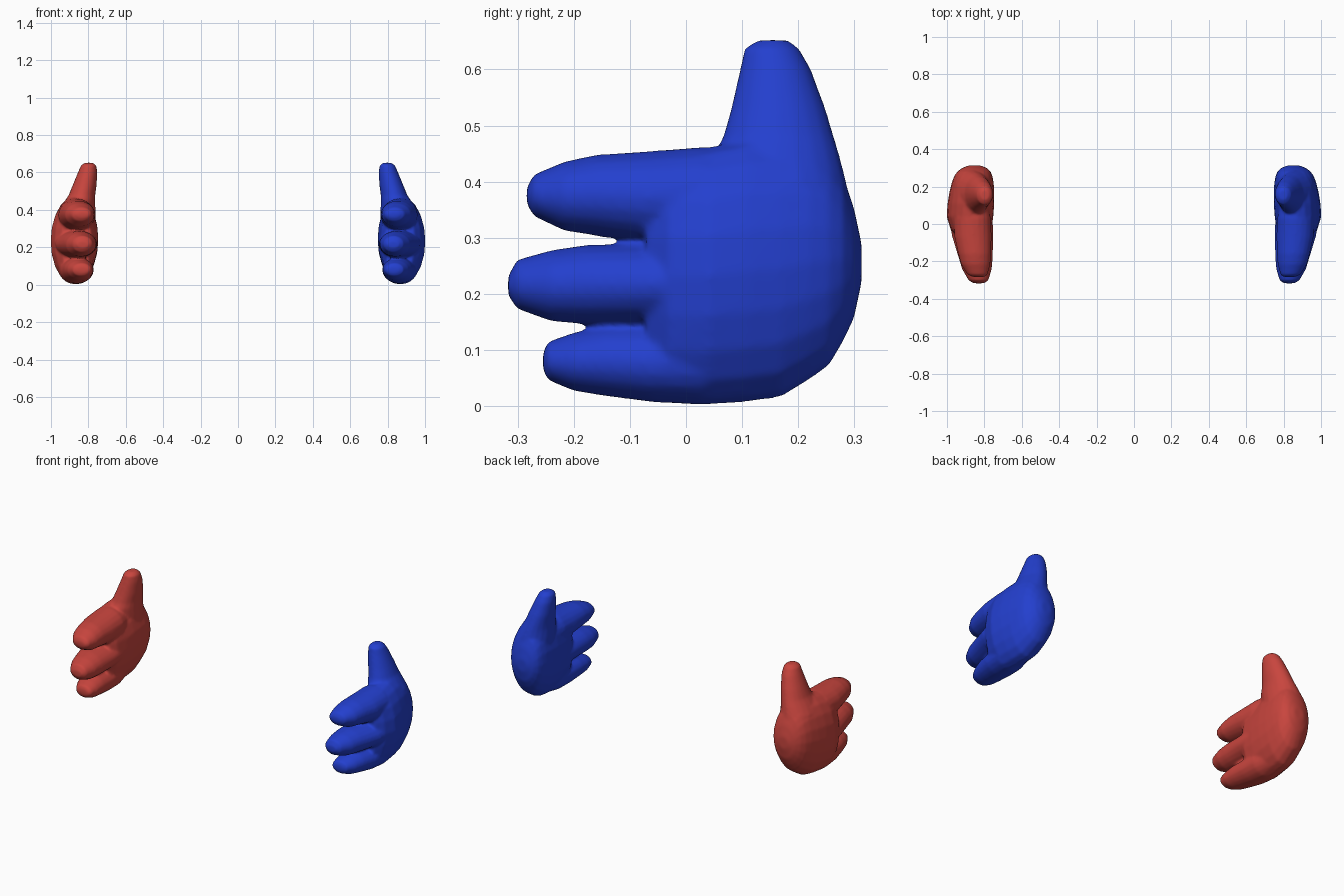
import bpy, bmesh, math

SIDES = 20


def material(name, rgb):
    m = bpy.data.materials.new(name)
    m.diffuse_color = (*rgb, 1)
    return m


def loft(bm, sections, axis, side):
    """Closed skin over oval sections: (station, x min, x max, other min, other max)."""
    rings = []
    for s, x0, x1, o0, o1 in sections:
        ring = []
        for i in range(SIDES):
            a = 2 * math.pi * i / SIDES
            x = (x0 + x1) / 2 + (x1 - x0) / 2 * math.cos(a)
            o = (o0 + o1) / 2 + (o1 - o0) / 2 * math.sin(a)
            ring.append(bm.verts.new((side * x, s, o) if axis == 'y' else (side * x, o, s)))
        rings.append(ring)
    for a, b in zip(rings, rings[1:]):
        for i in range(SIDES):
            j = (i + 1) % SIDES
            bm.faces.new((a[i], a[j], b[j], b[i]))
    bm.faces.new(rings[0])
    bm.faces.new(rings[-1])


# Palm, front to back: y, x range, z range
PALM = [(-.07, .785, .945, .03, .44), (-.03, .762, .98, .006, .457),
        (.04, .752, 1.002, .002, .462), (.11, .747, .997, .007, .475),
        (.17, .747, .987, .016, .475), (.22, .75, .975, .047, .465),
        (.255, .756, .962, .072, .445), (.28, .766, .945, .115, .41),
        (.299, .785, .92, .155, .355), (.313, .82, .885, .22, .29)]
# Thumb, bottom to top: z, x range, y range
THUMB = [(.2, .79, .93, .13, .27), (.3, .762, .965, .07, .303),
         (.4, .762, .955, .05, .286), (.45, .764, .925, .05, .273),
         (.48, .763, .905, .066, .264), (.53, .756, .885, .08, .249),
         (.6, .752, .856, .096, .223), (.637, .757, .84, .104, .202),
         (.652, .775, .82, .128, .182)]
# Fingers, tip to knuckle
FINGERS = [
    [(-.284, .80, .86, .36, .39), (-.271, .783, .89, .338, .413),
     (-.216, .768, .925, .312, .436), (-.16, .764, .94, .304, .448),
     (-.07, .762, .96, .29, .454), (.03, .765, .965, .28, .462), (.14, .79, .95, .29, .45)],
    [(-.317, .80, .86, .197, .232), (-.301, .778, .885, .173, .261),
     (-.24, .76, .92, .151, .278), (-.18, .755, .938, .146, .287),
     (-.06, .752, .975, .143, .291), (.03, .755, .985, .14, .30), (.14, .78, .97, .15, .30)],
    [(-.255, .80, .86, .065, .095), (-.246, .785, .885, .046, .115),
     (-.2, .774, .912, .027, .131), (-.145, .771, .93, .018, .143),
     (-.06, .772, .95, .007, .146), (.03, .775, .96, .002, .16), (.14, .80, .94, .02, .16)],
]


def hand(name, side, mat):
    bm = bmesh.new()
    loft(bm, PALM, 'y', side)
    loft(bm, THUMB, 'z', side)
    for finger in FINGERS:
        loft(bm, finger, 'y', side)
    bmesh.ops.recalc_face_normals(bm, faces=bm.faces)
    me = bpy.data.meshes.new(name)
    bm.to_mesh(me)
    bm.free()
    me.materials.append(mat)
    ob = bpy.data.objects.new(name, me)
    bpy.context.collection.objects.link(ob)
    # Fuse palm, thumb and fingers into one soft skin
    fuse = ob.modifiers.new("fuse", 'REMESH')
    fuse.mode = 'VOXEL'
    fuse.voxel_size = 0.007
    fuse.use_smooth_shade = True
    soft = ob.modifiers.new("soften", 'SMOOTH')
    soft.factor = 0.5
    soft.iterations = 8


hand("blue_hand", 1, material("blue", (.017, .05, .62)))
hand("red_hand", -1, material("red", (.58, .06, .048)))
